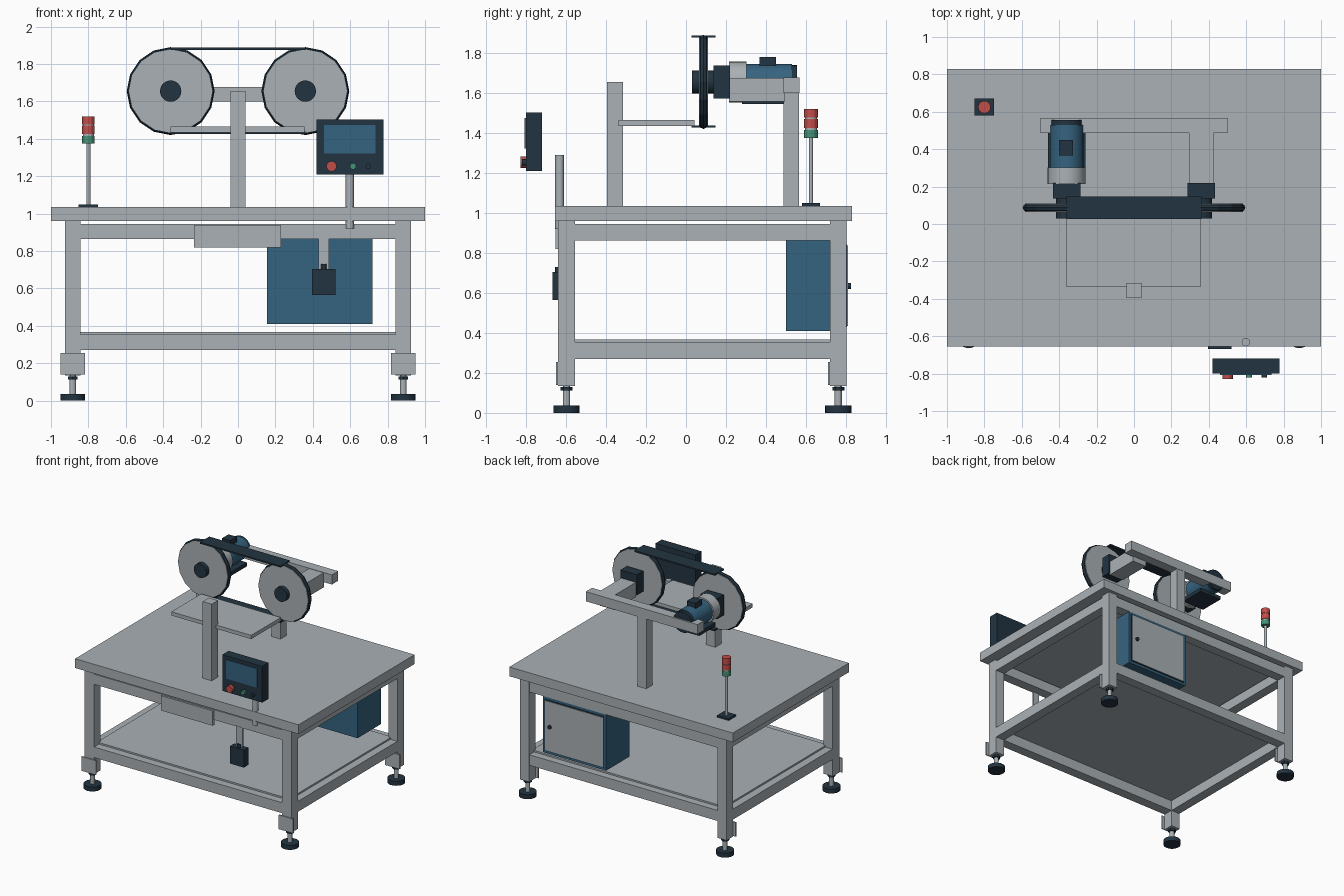
import bpy, bmesh, math
from mathutils import Matrix

if "Cube" in bpy.data.objects:
    bpy.data.objects.remove(bpy.data.objects["Cube"])


def mat(name, rgb):
    m = bpy.data.materials.new(name)
    m.diffuse_color = (*rgb, 1)
    m.use_nodes = True
    m.node_tree.nodes["Principled BSDF"].inputs["Base Color"].default_value = m.diffuse_color
    return m


GREY = mat("steel_grey", (0.40, 0.44, 0.465))
NAVY = mat("dark_navy", (0.016, 0.034, 0.052))
BLUE = mat("machine_blue", (0.036, 0.125, 0.215))
RED = mat("signal_red", (0.55, 0.075, 0.065))
GREEN = mat("signal_green", (0.06, 0.29, 0.18))


def finish(bm, name, material):
    me = bpy.data.meshes.new(name)
    bmesh.ops.recalc_face_normals(bm, faces=bm.faces)
    bm.to_mesh(me)
    bm.free()
    me.materials.append(material)
    ob = bpy.data.objects.new(name, me)
    bpy.context.collection.objects.link(ob)
    return ob


def box(name, xs, ys, zs, material):
    bm = bmesh.new()
    bmesh.ops.create_cube(bm, size=1)
    for v in bm.verts:
        v.co = [lo + (c + 0.5) * (hi - lo) for c, (lo, hi) in zip(v.co, (xs, ys, zs))]
    return finish(bm, name, material)


def cyl(name, a, b, r, span, axis, material, n=24):
    """Cylinder along z (a, b = x, y) or along y (a, b = x, z)."""
    bm = bmesh.new()
    bmesh.ops.create_cone(bm, cap_ends=True, segments=n, radius1=r, radius2=r,
                          depth=span[1] - span[0])
    mid = (span[0] + span[1]) / 2
    if axis == "y":
        bm.transform(Matrix.Translation((a, mid, b)) @ Matrix.Rotation(math.pi / 2, 4, "X"))
    else:
        bm.transform(Matrix.Translation((a, b, mid)))
    for f in bm.faces:
        f.smooth = len(f.verts) == 4 and n > 16
    for e in bm.edges:
        e.smooth = not any(len(f.verts) > 4 for f in e.link_faces)
    return finish(bm, name, material)


# table top, shelf and rails
box("table_top", (-1, 1), (-0.655, 0.83), (0.96, 1.035), GREY)
box("lower_shelf", (-0.86, 0.86), (-0.575, 0.74), (0.355, 0.368), GREY)
for label, zs in (("upper", (0.863, 0.945)), ("lower", (0.27, 0.355))):
    box(label + "_front_rail", (-0.845, 0.845), (-0.637, -0.555), zs, GREY)
    box(label + "_back_rail", (-0.845, 0.845), (0.72, 0.80), zs, GREY)
    for s in (-1, 1):
        x = sorted((s * 0.843, s * 0.922))
        box(label + "_side_rail", x, (-0.56, 0.725), zs, GREY)

# legs with brackets and levelling feet
for s in (-1, 1):
    for y0, y1 in ((-0.64, -0.555), (0.72, 0.803)):
        x, y = s * 0.884, (y0 + y1) / 2
        box("leg", (x - 0.041, x + 0.041), (y0, y1), (0.135, 0.962), GREY)
        box("leg_bracket", (x - 0.065, x + 0.065), (y0 - 0.009, y0), (0.14, 0.255), GREY)
        cyl("foot_stem", x, y, 0.018, (0.03, 0.137), "z", GREY, 12)
        cyl("foot_nut", x, y, 0.03, (0.112, 0.13), "z", NAVY, 6)
        cyl("foot_pad", x, y, 0.066, (0, 0.036), "z", NAVY)

# front apron plate, small control box and its hanger
box("apron_plate", (-0.235, 0.23), (-0.652, -0.63), (0.82, 0.94), GREY)
box("control_hanger", (0.43, 0.487), (-0.64, -0.625), (0.67, 0.868), GREY)
box("control_box", (0.395, 0.52), (-0.668, -0.61), (0.565, 0.705), NAVY)
cyl("control_box_gland", 0.458, -0.64, 0.015, (0.70, 0.73), "z", NAVY, 12)

# electrical cabinet under the table
box("cabinet", (0.155, 0.72), (0.50, 0.80), (0.41, 0.863), BLUE)
box("door_seal", (0.172, 0.703), (0.80, 0.806), (0.43, 0.843), NAVY)
box("cabinet_door", (0.177, 0.698), (0.806, 0.811), (0.435, 0.838), GREY)
cyl("door_knob", 0.65, 0.635, 0.015, (0.808, 0.825), "y", NAVY, 12)

# posts, work plate and rear support frame
box("front_post", (-0.041, 0.041), (-0.395, -0.315), (1.03, 1.655), GREY)
box("work_plate", (-0.36, 0.355), (-0.338, 0.042), (1.435, 1.465), GREY)
box("rear_post", (-0.04, 0.04), (0.487, 0.565), (1.03, 1.605), GREY)
box("rear_beam", (-0.5, 0.5), (0.487, 0.567), (1.6, 1.678), GREY)
box("bearing_arm", (0.295, 0.425), (0.215, 0.495), (1.557, 1.675), GREY)

# pulley wheels with rubber rims, hubs and bearings
CZ = 1.655
for x in (-0.36, 0.36):
    cyl("wheel_disc", x, CZ, 0.223, (0.065, 0.109), "y", GREY, 16)
    bpy.ops.mesh.primitive_torus_add(location=(x, 0.087, CZ), rotation=(math.pi / 2, 0, 0),
                                     major_segments=16, minor_segments=8,
                                     major_radius=0.214, minor_radius=0.021)
    rim = bpy.context.object
    rim.name = "wheel_rim"
    rim.data.materials.append(NAVY)
    cyl("wheel_hub", x, CZ, 0.057, (0.03, 0.14), "y", NAVY)
    box("bearing_block", (x - 0.074, x + 0.074), (0.137, 0.22), (CZ - 0.083, CZ + 0.083), NAVY)

# flat belt runs
for label, z in (("top", 1.882), ("bottom", 1.432)):
    box(label + "_belt", (-0.36, 0.36), (0.028, 0.147), (z - 0.006, z + 0.006), NAVY)

# drive motor
cyl("gearbox", -0.36, CZ, 0.102, (0.215, 0.303), "y", GREY)
cyl("motor_body", -0.36, CZ, 0.09, (0.30, 0.53), "y", BLUE)
cyl("motor_fan_cover", -0.36, CZ, 0.084, (0.528, 0.555), "y", NAVY)
box("motor_terminal_box", (-0.40, -0.325), (0.367, 0.45), (1.72, 1.78), NAVY)
box("motor_mount", (-0.46, -0.26), (0.28, 0.487), (1.545, 1.575), NAVY)

# signal tower
TX, TY = -0.80, 0.625
box("tower_base", (TX - 0.052, TX + 0.052), (TY - 0.046, TY + 0.046), (1.035, 1.05), NAVY)
cyl("tower_pole", TX, TY, 0.011, (1.045, 1.38), "z", GREY, 12)
cyl("tower_core", TX, TY, 0.03, (1.38, 1.51), "z", GREY, 12)
for label, zs, m in (("green_lamp", (1.375, 1.415), GREEN),
                     ("lower_red_lamp", (1.425, 1.47), RED),
                     ("upper_red_lamp", (1.476, 1.52), RED)):
    cyl(label, TX, TY, 0.034, zs, "z", m, 12)

# operator panel on its pole
cyl("panel_pole", 0.598, -0.632, 0.022, (0.92, 1.29), "z", GREY)
box("panel_case", (0.42, 0.777), (-0.80, -0.72), (1.21, 1.503), NAVY)
box("panel_screen", (0.46, 0.735), (-0.808, -0.80), (1.322, 1.475), BLUE)
for label, x, r, y, m in (("stop_button", 0.50, 0.028, -0.828, RED),
                          ("start_button", 0.615, 0.017, -0.82, GREEN),
                          ("mode_button", 0.697, 0.015, -0.82, NAVY)):
    cyl(label, x, 1.253, r, (y, -0.795), "y", m, 12)
